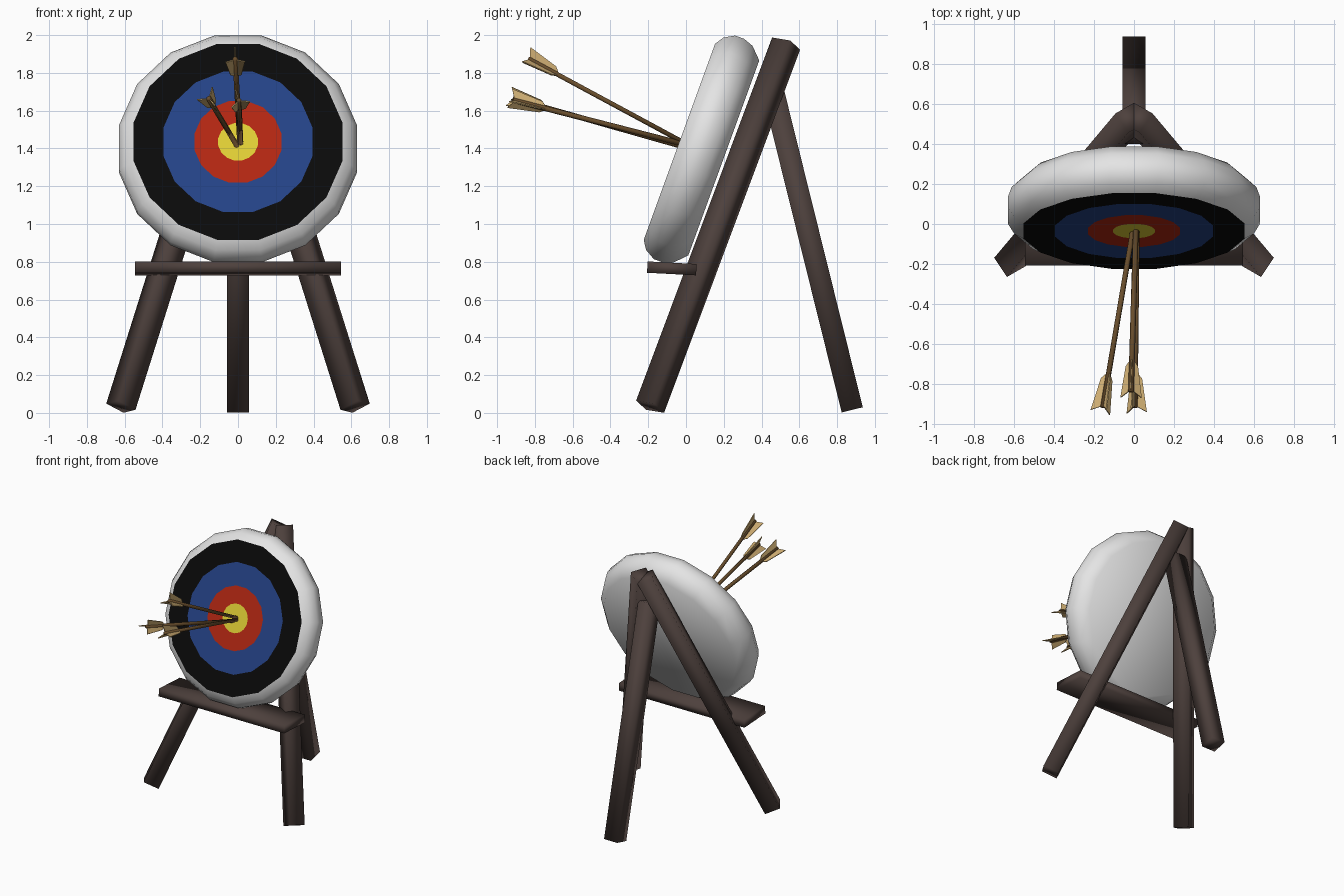
import bpy, bmesh, math
from mathutils import Vector, Matrix

if "Cube" in bpy.data.objects:
    bpy.data.objects.remove(bpy.data.objects["Cube"])


def material(name, rgb):
    m = bpy.data.materials.new(name)
    m.diffuse_color = (*rgb, 1)
    m.use_nodes = True
    m.node_tree.nodes["Principled BSDF"].inputs["Base Color"].default_value = m.diffuse_color
    return m


WHITE = material("white straw", (0.78, 0.78, 0.78))
BLACK = material("black ring", (0.003, 0.003, 0.003))
BLUE = material("blue ring", (0.018, 0.055, 0.24))
RED = material("red ring", (0.45, 0.02, 0.006))
YELLOW = material("yellow centre", (0.75, 0.62, 0.035))
WOOD = material("dark wood", (0.075, 0.052, 0.046))
SHAFT = material("arrow wood", (0.14, 0.075, 0.025))
FEATHER = material("tan feather", (0.62, 0.42, 0.17))


def make_object(name, bm, mats, smooth=True):
    bmesh.ops.recalc_face_normals(bm, faces=bm.faces)
    me = bpy.data.meshes.new(name)
    bm.to_mesh(me)
    bm.free()
    for m in mats:
        me.materials.append(m)
    for p in me.polygons:
        p.use_smooth = smooth
    ob = bpy.data.objects.new(name, me)
    bpy.context.collection.objects.link(ob)
    return ob


def frame(axis, side):
    """Rotation whose z is the axis and whose x is close to side."""
    w = Vector(axis).normalized()
    a = Vector(side)
    a = (a - w * a.dot(w)).normalized()
    b = w.cross(a)
    return Matrix((a, b, w)).transposed().to_4x4()


def beam(name, p, q, side, width):
    """Square beam between two end centres."""
    p, q = Vector(p), Vector(q)
    bm = bmesh.new()
    bmesh.ops.create_cube(bm, size=1)
    bmesh.ops.scale(bm, vec=(width, width, (q - p).length), verts=bm.verts)
    ob = make_object(name, bm, [WOOD])
    ob.matrix_world = Matrix.Translation((p + q) / 2) @ frame(q - p, side)
    return ob


# Target disc: lathe of 16 sides, leaning back 20 degrees, local -y is the front
SIDES = 16
TILT = math.radians(20)
CENTRE = Vector((0, -0.035, 1.435))
profile = [(0.107, 0), (0.235, 0), (0.403, 0), (0.563, 0),
           (0.61, 0.03), (0.642, 0.085), (0.642, 0.135), (0.622, 0.19), (0.56, 0.25)]
ring_mats = [1, 2, 3] + [4] * 5
bm = bmesh.new()
rings = []
for r, d in profile:
    ring = []
    for i in range(SIDES):
        t = 2 * math.pi * (i + 0.5) / SIDES
        ring.append(bm.verts.new((r * math.cos(t), d, r * math.sin(t))))
    rings.append(ring)
bm.faces.new(rings[0]).material_index = 0
bm.faces.new(rings[-1]).material_index = 4
for k, mi in enumerate(ring_mats):
    for i in range(SIDES):
        j = (i + 1) % SIDES
        f = bm.faces.new((rings[k][i], rings[k][j], rings[k + 1][j], rings[k + 1][i]))
        f.material_index = mi
for i in range(SIDES):  # crisp edge round the painted face
    bm.edges.get((rings[3][i], rings[3][(i + 1) % SIDES])).smooth = False
disc = make_object("target_disc", bm, [YELLOW, RED, BLUE, BLACK, WHITE])
disc.matrix_world = Matrix.Translation(CENTRE) @ Matrix.Rotation(-TILT, 4, 'X')

# Tripod stand
for s, n in ((-1, "left"), (1, "right")):
    beam("front_leg_" + n, (s * 0.62, -0.19, 0.033), (s * 0.015, 0.53, 1.955),
         (-s * 0.5, -0.866, 0), 0.116)
beam("back_leg", (0, 0.88, 0.016), (0, 0.455, 1.73), (1, 0, 0), 0.115)

# Shelf under the disc
bm = bmesh.new()
bmesh.ops.create_cube(bm, size=1)
bmesh.ops.scale(bm, vec=(1.09, 0.26, 0.06), verts=bm.verts)
shelf = make_object("shelf", bm, [WOOD])
shelf.matrix_world = Matrix.Translation((0, -0.075, 0.765)) @ Matrix.Rotation(math.radians(-3), 4, 'X')


def arrow(n, head, tail, roll):
    """Shaft with three feather vanes; local z runs from tail to head."""
    head, tail = Vector(head), Vector(tail)
    length = (head - tail).length
    place = Matrix.Translation(tail) @ frame(head - tail, (1, 0, 0)) @ Matrix.Rotation(roll, 4, 'Z')
    bm = bmesh.new()
    bmesh.ops.create_cone(bm, cap_ends=True, segments=6, radius1=0.014, radius2=0.014,
                          depth=length, matrix=Matrix.Translation((0, 0, length / 2)))
    make_object(f"arrow_shaft_{n}", bm, [SHAFT]).matrix_world = place
    bm = bmesh.new()
    outline = [(0.008, 0.005), (0.06, -0.02), (0.034, 0.15), (0.008, 0.18)]
    for k in range(3):
        rot = Matrix.Rotation(2 * math.pi * k / 3, 4, 'Z')
        a, b = ([bm.verts.new(rot @ Vector((x, y, z))) for x, z in outline] for y in (-0.003, 0.003))
        bm.faces.new(a)
        bm.faces.new(b[::-1])
        for i in range(4):
            j = (i + 1) % 4
            bm.faces.new((a[i], b[i], b[j], a[j]))
    make_object(f"arrow_feathers_{n}", bm, [FEATHER], False).matrix_world = place


# Three arrows in the centre
arrow(1, (0.01, 0.0, 1.425), (-0.015, -0.835, 1.875), 0.5)
arrow(2, (0.015, 0.0, 1.42), (0.005, -0.915, 1.655), 0.2)
arrow(3, (0.0, 0.0, 1.405), (-0.155, -0.915, 1.665), 0.9)
